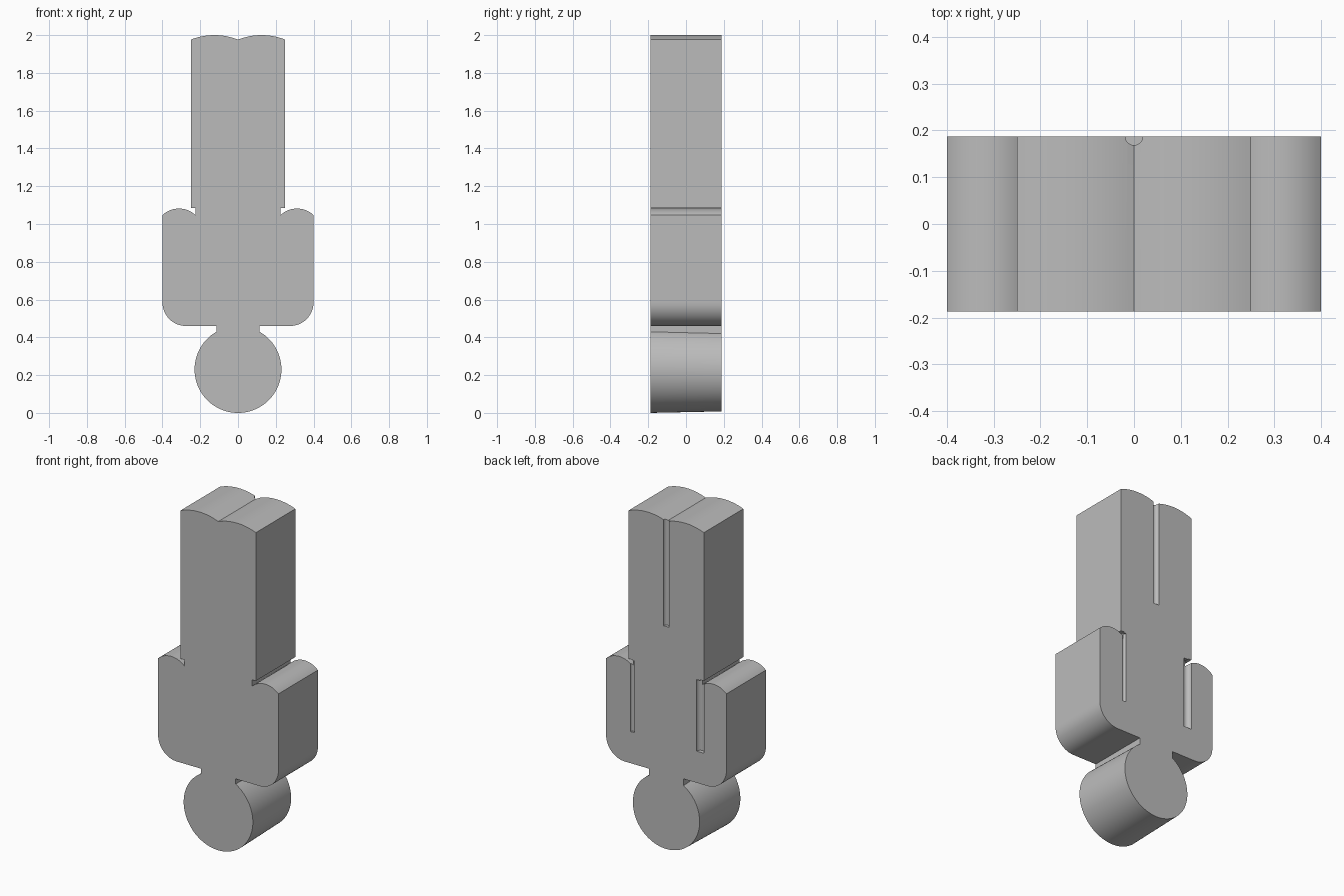
import bpy, bmesh
from math import pi, cos, sin, acos

DEPTH = 0.1875      # half thickness
FOOT_Z = 0.23       # height of the round foot's centre

cube = bpy.data.objects.get("Cube")
if cube:
    bpy.data.objects.remove(cube, do_unlink=True)

grey = bpy.data.materials.new("grey")
grey.use_nodes = True
grey.diffuse_color = (0.5, 0.5, 0.5, 1)
grey.node_tree.nodes["Principled BSDF"].inputs["Base Color"].default_value = (0.5, 0.5, 0.5, 1)


def arc(cx, cz, r, start, end, steps):
    angles = [start + (end - start) * i / steps for i in range(steps + 1)]
    return [(cx + r * cos(a), cz + r * sin(a)) for a in angles]


def crown(x0, x1, z, rise):
    """Shallow arc from x0 to x1 with its ends at height z."""
    half = abs(x1 - x0) / 2
    r = (half * half + rise * rise) / (2 * rise)
    a = acos(half / r)
    pts = arc((x0 + x1) / 2, z + rise - r, r, a, pi - a, 16)
    return [(x0, z)] + pts[1:-1] + [(x1, z)]


def outline(foot_radius):
    """Silhouette: right half from the bottom up, then its mirror."""
    neck = 0.115
    half = arc(0, FOOT_Z, foot_radius, -pi / 2, acos(neck / foot_radius), 40)
    half += [(neck, 0.46)]
    half += arc(0.275, 0.585, 0.125, -pi / 2, 0, 14)      # rounded shoulder
    half += crown(0.4, 0.225, 1.047, 0.035)               # side lobe
    half += [(0.225, 1.085), (0.25, 1.085)]               # relief slot
    half += crown(0.25, 0, 1.976, 0.024)                  # top lobe
    return half + [(-x, z) for x, z in half[-2:0:-1]]


# Body, lofted from front to back with a slight taper on the foot
bm = bmesh.new()
front = [bm.verts.new((x, -DEPTH, z)) for x, z in outline(0.23)]
back = [bm.verts.new((x, DEPTH, z)) for x, z in outline(0.222)]
bm.faces.new(front)
bm.faces.new(back[::-1])
for i in range(len(front)):
    j = (i + 1) % len(front)
    bm.faces.new((front[i], back[i], back[j], front[j]))
bmesh.ops.recalc_face_normals(bm, faces=bm.faces[:])
mesh = bpy.data.meshes.new("body")
bm.to_mesh(mesh)
bm.free()
body = bpy.data.objects.new("body", mesh)
bpy.context.collection.objects.link(body)
mesh.materials.append(grey)

# Round grooves cut into the back: name, x, radius, bottom, top
for name, x, r, low, high in (("centre_groove_cutter", 0, 0.0188, 1.345, 2.1),
                              ("left_groove_cutter", 0.225, 0.0125, 0.65, 1.08),
                              ("right_groove_cutter", -0.225, 0.025, 0.65, 1.08)):
    bpy.ops.mesh.primitive_cylinder_add(vertices=32, radius=r, depth=high - low,
                                        location=(x, DEPTH, (low + high) / 2))
    cutter = bpy.context.object
    cutter.name = name
    cutter.data.materials.append(grey)
    cutter.hide_render = True
    cutter.hide_set(True)
    cut = body.modifiers.new(name, 'BOOLEAN')
    cut.operation = 'DIFFERENCE'
    cut.solver = 'EXACT'
    cut.object = cutter

# Apply the cuts and remove the cutters
bpy.context.view_layer.update()
cut_mesh = bpy.data.meshes.new_from_object(
    body.evaluated_get(bpy.context.evaluated_depsgraph_get()))
cutters = [m.object for m in body.modifiers]
body.modifiers.clear()
body.data = cut_mesh
for cutter in cutters:
    bpy.data.objects.remove(cutter, do_unlink=True)

# Smooth the curved walls, keep the edges sharp
bpy.ops.object.select_all(action='DESELECT')
body.select_set(True)
bpy.context.view_layer.objects.active = body
bpy.ops.object.shade_smooth_by_angle(angle=pi / 9)
